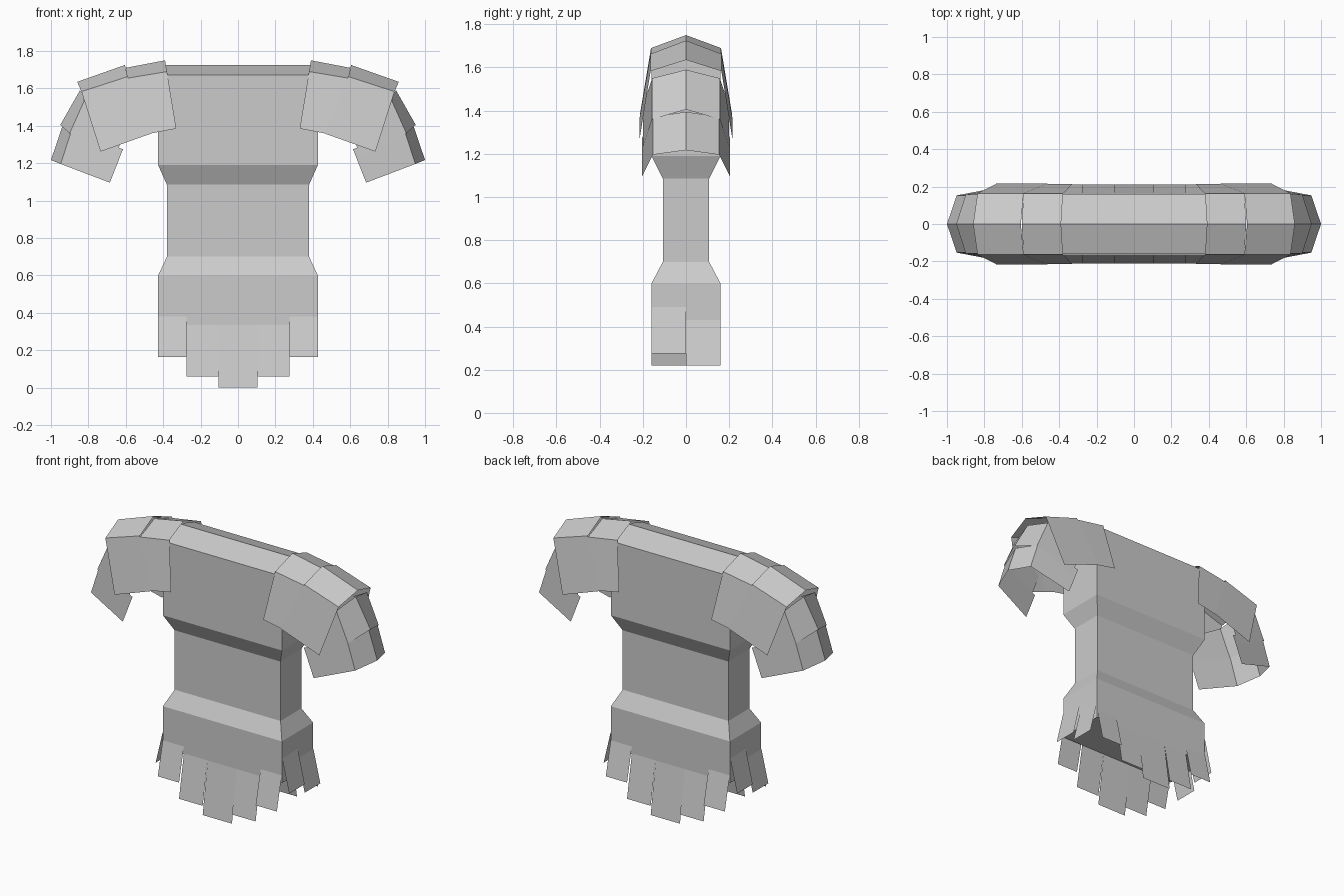
import bpy
from math import pi
from mathutils import Matrix

cube = bpy.data.objects.get("Cube")
if cube:
    bpy.data.objects.remove(cube)

grey = bpy.data.materials.new("plain_grey")
grey.use_nodes = True
colour = (0.6, 0.6, 0.6, 1)
grey.diffuse_color = colour
grey.node_tree.nodes["Principled BSDF"].inputs["Base Color"].default_value = colour


def make(name, verts, faces, mirror=False):
    mesh = bpy.data.meshes.new(name)
    mesh.from_pydata(verts, [], faces)
    mesh.materials.append(grey)
    obj = bpy.data.objects.new(name, mesh)
    bpy.context.collection.objects.link(obj)
    if mirror:
        obj.modifiers.new("mirror", 'MIRROR')
    return obj


# Torso: stacked rectangular rings, closed by a ridged top
rings = [(0.33, 0.427, 0.16), (0.6, 0.427, 0.16), (0.7, 0.38, 0.107),
         (1.085, 0.38, 0.107), (1.19, 0.427, 0.16), (1.672, 0.427, 0.16)]
verts, faces = [], [(3, 2, 1, 0)]
for z, hx, hy in rings:
    verts += [(-hx, -hy, z), (hx, -hy, z), (hx, hy, z), (-hx, hy, z)]
for r in range(len(rings) - 1):
    for i in range(4):
        a, b = r * 4 + i, r * 4 + (i + 1) % 4
        faces.append((a, b, b + 4, a + 4))
t, n = len(verts) - 4, len(verts)
verts += [(-0.427, 0, 1.725), (0.427, 0, 1.725)]
faces += [(t, t + 1, n + 1, n), (t + 2, t + 3, n, n + 1),
          (t + 1, t + 2, n + 1), (t + 3, t, n)]
make("torso", verts, faces)


# Ragged hem: thin strips flaring from the torso, repeated by a half turn
def hem(name, strips, dist, angle):
    verts, faces = [], []
    for a, b, top, bottom in strips:
        k = len(verts)
        verts += [(a, -dist - 0.052, bottom), (b, -dist - 0.052, bottom),
                  (b, -dist - 0.002, top), (a, -dist - 0.002, top)]
        faces.append((k, k + 1, k + 2, k + 3))
    obj = make(name, verts, faces)
    obj.data.transform(Matrix.Rotation(angle, 4, 'Z'))


long_hem = [(-0.427, -0.275, 0.38, 0.165), (-0.275, -0.105, 0.335, 0.06),
            (-0.105, 0.105, 0.335, 0), (0.105, 0.275, 0.335, 0.06),
            (0.275, 0.427, 0.38, 0.165)]
side_hem = [(-0.16, 0, 0.49, 0.275), (0, 0.16, 0.43, 0.22)]
hem("front_hem", long_hem, 0.16, 0)
hem("back_hem", long_hem, 0.16, pi)
hem("left_hem", side_hem, 0.427, pi / 2)
hem("right_hem", side_hem, 0.427, -pi / 2)


# Sleeve plates: ridge, eave and hanging flap at both ends of each plate
def plate(name, inner, outer, eave_y, flap_y):
    verts = []
    for ridge, eave, flap in (inner, outer):
        for (x, z), y in ((flap, -flap_y), (eave, -eave_y), (ridge, 0),
                          (eave, eave_y), (flap, flap_y)):
            verts.append((x, y, z))
    faces = [(i, i + 5, i + 6, i + 1) for i in range(4)]
    make(name, verts, faces, mirror=True)


plate("shoulder_plates",
      ((0.39, 1.75), (0.38, 1.69), (0.33, 1.385)),
      ((0.6, 1.71), (0.59, 1.655), (0.54, 1.345)), 0.162, 0.213)
plate("upper_sleeve_plates",
      ((0.605, 1.725), (0.59, 1.663), (0.46, 1.36)),
      ((0.86, 1.635), (0.837, 1.583), (0.735, 1.262)), 0.164, 0.216)
plate("middle_sleeve_plates",
      ((0.845, 1.59), (0.815, 1.55), (0.585, 1.42)),
      ((0.95, 1.405), (0.9, 1.36), (0.658, 1.23)), 0.157, 0.2)
plate("lower_sleeve_plates",
      ((0.94, 1.395), (0.892, 1.37), (0.615, 1.275)),
      ((1.0, 1.217), (0.948, 1.196), (0.685, 1.096)), 0.153, 0.203)
